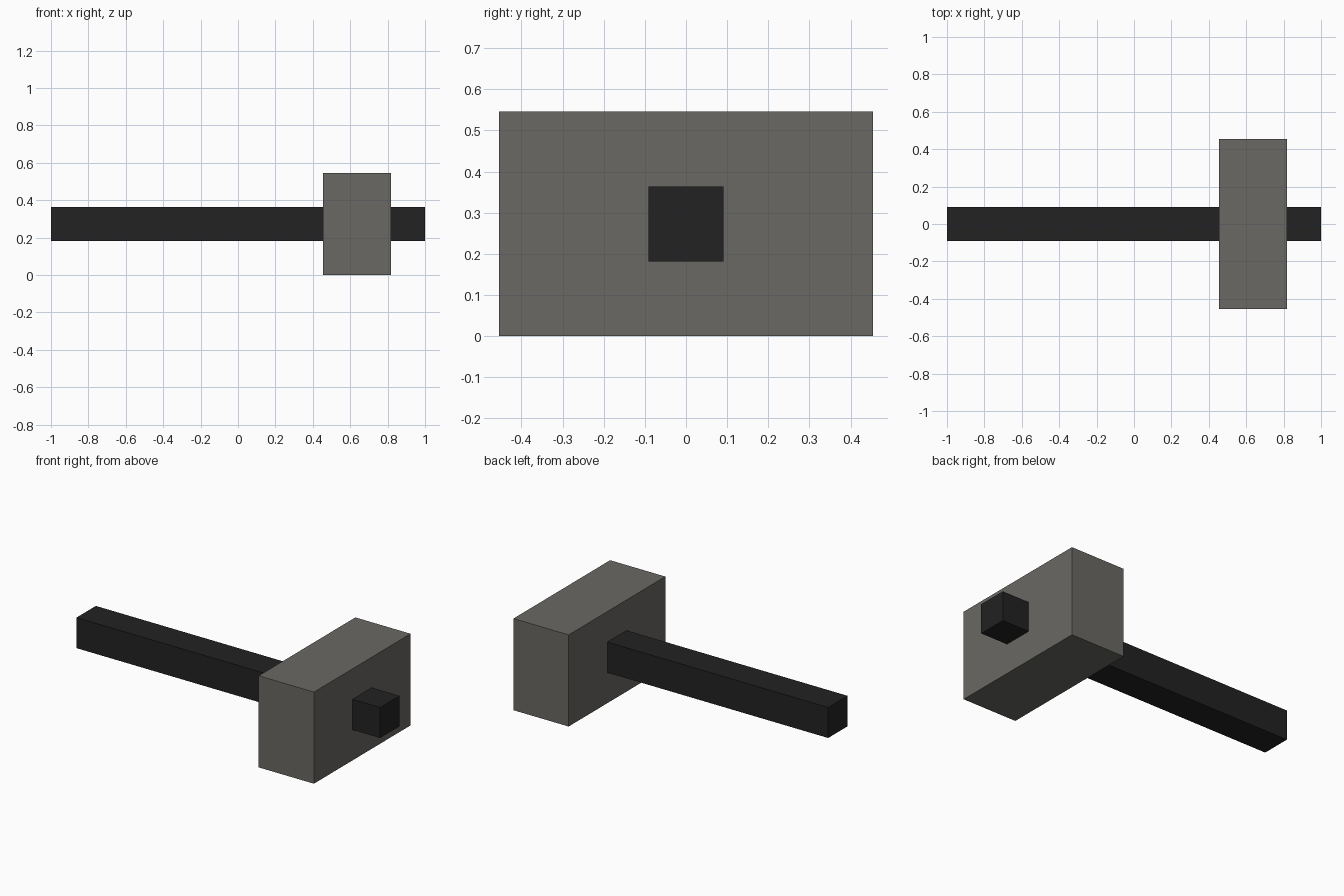
import bpy

if "Cube" in bpy.data.objects:
    bpy.data.objects.remove(bpy.data.objects["Cube"])

U = 2 / 11  # the model sits on an 11-unit block grid


def material(name, rgb):
    m = bpy.data.materials.new(name)
    m.diffuse_color = (*rgb, 1)
    m.use_nodes = True
    m.node_tree.nodes["Principled BSDF"].inputs["Base Color"].default_value = m.diffuse_color
    return m


def box(name, lo, hi, mat):
    """Flat-shaded box between two corners given in grid units."""
    centre = [(a + b) / 2 * U for a, b in zip(lo, hi)]
    bpy.ops.mesh.primitive_cube_add(size=1, location=centre)
    ob = bpy.context.object
    ob.name = name
    ob.scale = [(b - a) * U for a, b in zip(lo, hi)]
    bpy.ops.object.transform_apply(location=False, rotation=False, scale=True)
    ob.data.materials.append(mat)
    return ob


stone = material("stone grey", (0.142, 0.139, 0.125))
dark = material("dark handle", (0.016, 0.016, 0.016))

# Long square handle running through the head
box("handle", (-5.5, -0.5, 1), (5.5, 0.5, 2), dark)
# Heavy block head
box("head", (2.5, -2.5, 0), (4.5, 2.5, 3), stone)
